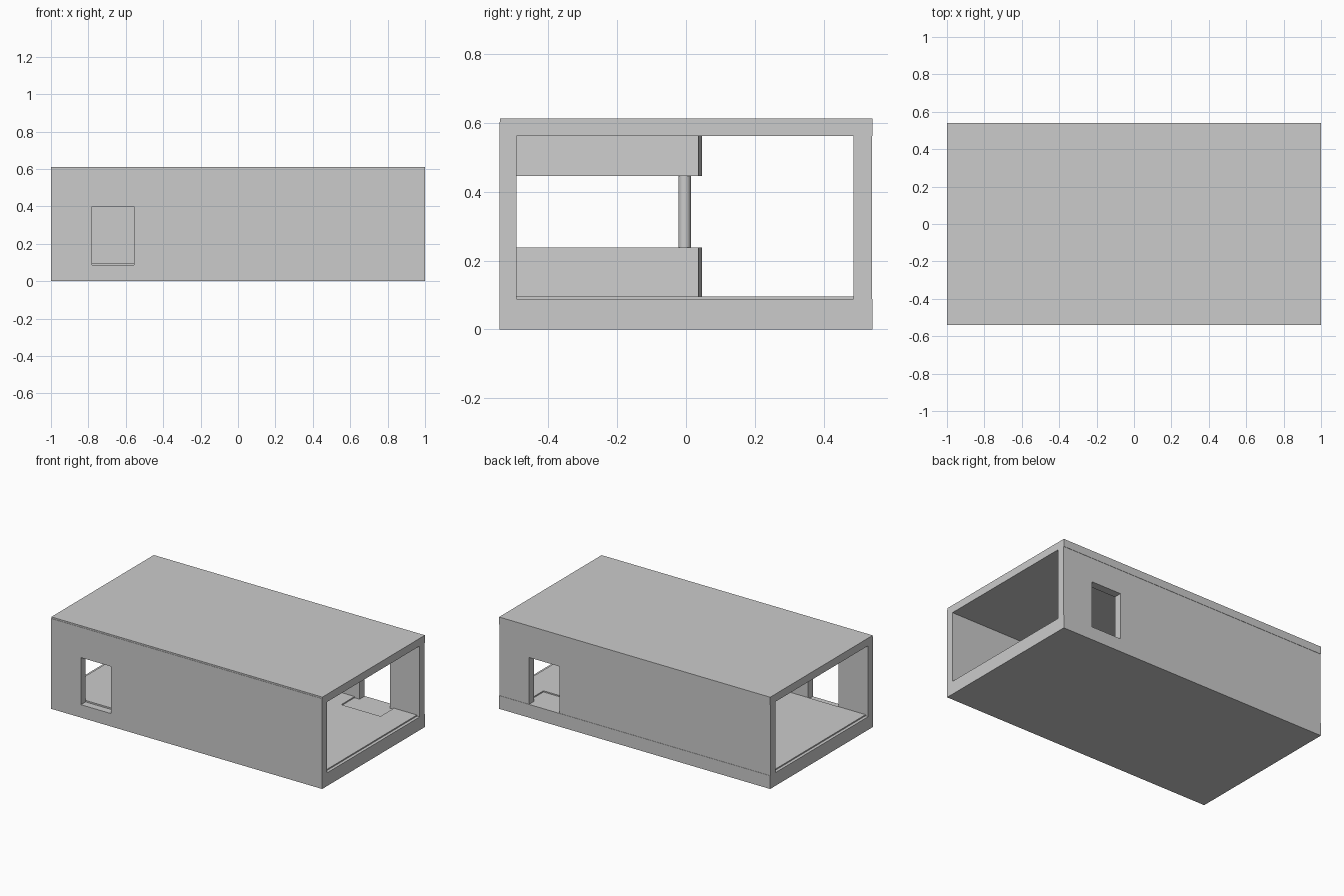
import bpy, bmesh, math
from mathutils import Matrix, Vector

if "Cube" in bpy.data.objects:
    bpy.data.objects.remove(bpy.data.objects["Cube"])

def prism(name, outline, direction, matrix=None):
    """Extrude a closed planar outline of 3D points along a direction."""
    bm = bmesh.new()
    face = bm.faces.new([bm.verts.new(p) for p in outline])
    ext = bmesh.ops.extrude_face_region(bm, geom=[face], use_keep_orig=True)
    new = [g for g in ext["geom"] if isinstance(g, bmesh.types.BMVert)]
    bmesh.ops.translate(bm, verts=new, vec=Vector(direction))
    bmesh.ops.recalc_face_normals(bm, faces=bm.faces)
    if matrix:
        bm.transform(matrix)
    mesh = bpy.data.meshes.new(name)
    bm.to_mesh(mesh)
    bm.free()
    obj = bpy.data.objects.new(name, mesh)
    bpy.context.collection.objects.link(obj)
    return obj

def box(name, x, y, z, matrix=None):
    pts = [(x[0], y[0], z[0]), (x[1], y[0], z[0]), (x[1], y[1], z[0]), (x[0], y[1], z[0])]
    return prism(name, pts, (0, 0, z[1] - z[0]), matrix)

# floor slab and roof slab
box("floor_slab", (-1, 1), (-0.492, 0.541), (0, 0.088))
box("roof_slab", (-1, 1), (-0.539, 0.541), (0.561, 0.612))

# front wall with a doorway hole
front = box("front_wall", (-1, 1), (-0.541, -0.492), (0, 0.602))
cutter = box("front_door_cutter", (-0.78, -0.557), (-0.7, -0.4), (0.086, 0.4))
cutter.hide_render = True
cutter.hide_set(True)
cut = front.modifiers.new("doorway", "BOOLEAN")
cut.operation = "DIFFERENCE"
cut.solver = "EXACT"
cut.object = cutter

# back wall, standing on the slab with a doorway notch
profile = [(-1, 0.088), (0.557, 0.088), (0.557, 0.4), (0.78, 0.4),
           (0.78, 0.088), (1, 0.088), (1, 0.561), (-1, 0.561)]
prism("back_wall", [(x, 0.486, z) for x, z in profile], (0, 0.053, 0))

# thin floor finish with a sunken entry at the back door
plan = [(-0.98, -0.492), (0.98, -0.492), (0.98, 0.486), (0.81, 0.486),
        (0.81, 0.345), (0.52, 0.345), (0.52, 0.486), (-0.98, 0.486)]
prism("floor_finish", [(x, y, 0.088) for x, y in plan], (0, 0, 0.008))

# slightly angled partition with an open band and a round post
turn = Matrix.Rotation(math.radians(-12), 4, "Z")
turn = Matrix.Translation((-0.05, -0.492, 0)) @ turn
for name, z in (("partition_lower", (0.096, 0.238)), ("partition_upper", (0.445, 0.561))):
    box(name, (-0.025, 0.025), (-0.005, 0.545), z, turn)

bpy.ops.mesh.primitive_cylinder_add(vertices=24, radius=0.018, depth=0.207,
                                    location=(0.054, -0.004, 0.3415))
bpy.context.object.name = "partition_post"
bpy.ops.object.shade_smooth_by_angle()
